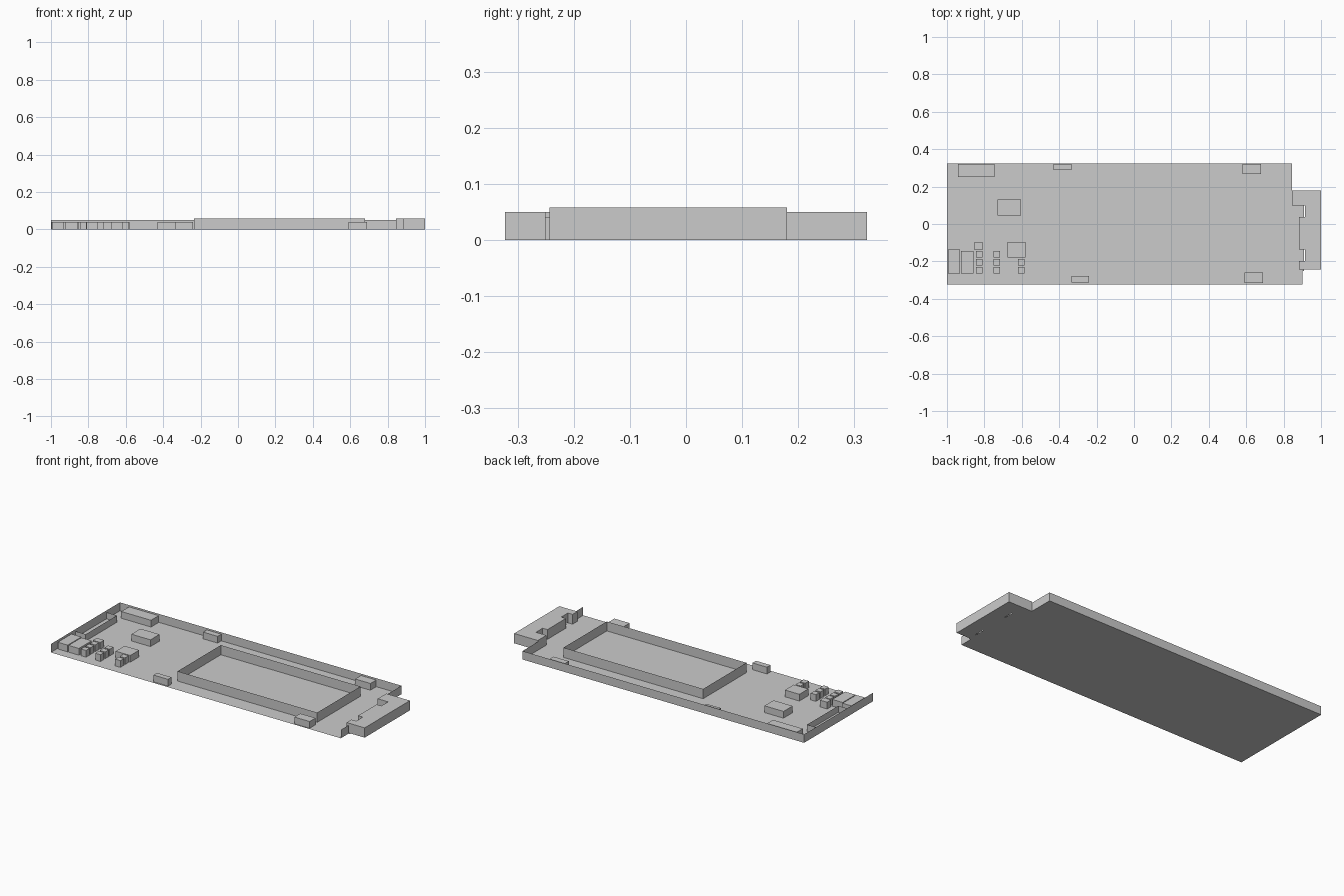
import bpy, bmesh

if "Cube" in bpy.data.objects:
    bpy.data.objects.remove(bpy.data.objects["Cube"])


def make(name, verts, faces):
    mesh = bpy.data.meshes.new(name)
    mesh.from_pydata(verts, [], faces)
    obj = bpy.data.objects.new(name, mesh)
    bpy.context.collection.objects.link(obj)
    return obj


def sheet(name, pts, z):
    return make(name, [(x, y, z) for x, y in pts], [list(range(len(pts)))])


def wall(name, pts, h, closed=False):
    """Thin upright wall following a path."""
    n = len(pts)
    verts = [(x, y, 0) for x, y in pts] + [(x, y, h) for x, y in pts]
    faces = [(i, (i + 1) % n, n + (i + 1) % n, n + i)
             for i in range(n if closed else n - 1)]
    return make(name, verts, faces)


def solid(name, pts, z0, z1):
    """Extruded outline."""
    obj = sheet(name, pts, z0)
    bm = bmesh.new()
    bm.from_mesh(obj.data)
    ext = bmesh.ops.extrude_face_region(bm, geom=bm.faces[:], use_keep_orig=True)
    vs = [g for g in ext["geom"] if isinstance(g, bmesh.types.BMVert)]
    bmesh.ops.translate(bm, vec=(0, 0, z1 - z0), verts=vs)
    bmesh.ops.recalc_face_normals(bm, faces=bm.faces[:])
    bm.to_mesh(obj.data)
    bm.free()
    return obj


def rect(x0, x1, y0, y1):
    return [(x0, y0), (x1, y0), (x1, y1), (x0, y1)]


# Base plate and its thin rim (front side is open)
Y = 0.323
sheet("base_plate", [(-1, -Y), (0.9, -Y), (0.9, -0.25), (0.845, -0.25),
                     (0.845, Y), (-1, Y)], 0)
sheet("base_tongue", rect(0.845, 0.91, -0.25, 0.18), 0)
wall("tray_rim", [(-1, -Y), (-1, Y), (0.845, Y), (0.845, 0.18)], 0.05)
wall("end_rim", [(0.9, -Y), (0.9, -0.25)], 0.05)

# Open central compartment with two floor panels
wall("compartment_frame", rect(-0.235, 0.68, -0.23, 0.175), 0.058, True)
sheet("compartment_panel_left", rect(-0.235, 0.05, -0.23, 0.175), 0.001)
sheet("compartment_panel_right", rect(0.05, 0.68, -0.23, 0.175), 0.002)

# Notched end connector
solid("end_connector", [
    (0.845, 0.18), (0.845, 0.1), (0.913, 0.1), (0.913, 0.037), (0.882, 0.037),
    (0.882, -0.136), (0.913, -0.136), (0.913, -0.198), (0.882, -0.198),
    (0.882, -0.243), (1, -0.243), (1, 0.18)], 0, 0.058)

# Open socket at the left end
wall("socket_walls", rect(-0.998, -0.93, -0.097, 0.195), 0.04, True)
sheet("socket_floor", rect(-0.998, -0.93, -0.097, 0.195), 0.002)

# Block components on the plate
blocks = {
    "rear_corner_block": (-0.94, -0.745, 0.25, 0.322),
    "rear_clip_left": (-0.43, -0.335, 0.288, 0.322),
    "rear_clip_right": (0.58, 0.68, 0.268, 0.322),
    "front_clip_left": (-0.335, -0.24, -0.312, -0.279),
    "front_clip_right": (0.59, 0.69, -0.315, -0.26),
    "large_chip": (-0.73, -0.605, 0.045, 0.13),
    "medium_chip": (-0.675, -0.58, -0.18, -0.097),
    "side_block_outer": (-0.995, -0.93, -0.265, -0.137),
    "side_block_inner": (-0.925, -0.857, -0.265, -0.145),
    "small_chip": (-0.855, -0.807, -0.137, -0.1),
}
for name, r in blocks.items():
    solid(name, rect(*r), 0, 0.04)

# Columns of tiny chips
for x, count in ((-0.845, 3), (-0.75, 3), (-0.62, 2)):
    for i in range(count):
        y = -0.264 + 0.043 * i
        solid("tiny_chip", rect(x, x + 0.034, y, y + 0.034), 0, 0.04)
